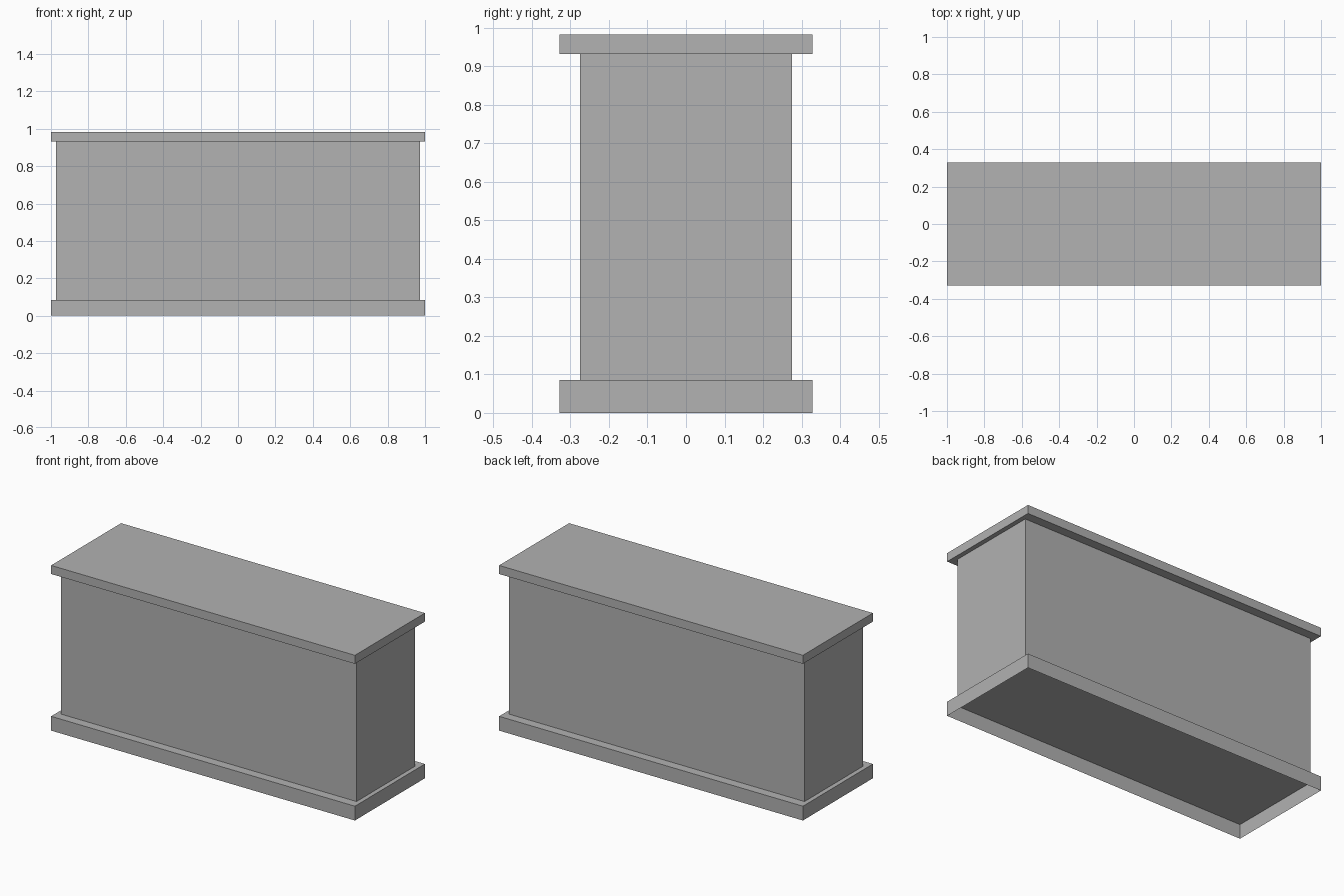
import bpy
import bmesh

default = bpy.data.objects.get("Cube")
if default:
    bpy.data.objects.remove(default, do_unlink=True)

# Single plain grey for every part
grey = bpy.data.materials.new("plain_grey")
grey.use_nodes = True
colour = (0.445, 0.445, 0.445, 1.0)
grey.diffuse_color = colour
grey.node_tree.nodes["Principled BSDF"].inputs["Base Color"].default_value = colour


def box(name, half_x, half_y, bottom, top, open_bottom=False, open_top=False):
    """Flat-shaded box, optionally left open at its ends."""
    bm = bmesh.new()
    bmesh.ops.create_cube(bm, size=2)
    for v in bm.verts:
        v.co = (v.co.x * half_x, v.co.y * half_y, top if v.co.z > 0 else bottom)
    bm.normal_update()
    unwanted = [f for f in bm.faces
                if (open_bottom and f.normal.z < -0.5) or (open_top and f.normal.z > 0.5)]
    bmesh.ops.delete(bm, geom=unwanted, context='FACES')
    mesh = bpy.data.meshes.new(name)
    bm.to_mesh(mesh)
    bm.free()
    mesh.materials.append(grey)
    obj = bpy.data.objects.new(name, mesh)
    bpy.context.collection.objects.link(obj)
    return obj


# Hollow plinth, open underneath
box("base_plinth", 1.0, 0.329, 0.0, 0.085, open_bottom=True)
# Main body walls between plinth and slab
box("body", 0.973, 0.275, 0.085, 0.932, open_bottom=True, open_top=True)
# Overhanging top slab
box("top_slab", 1.0, 0.329, 0.932, 0.983)
